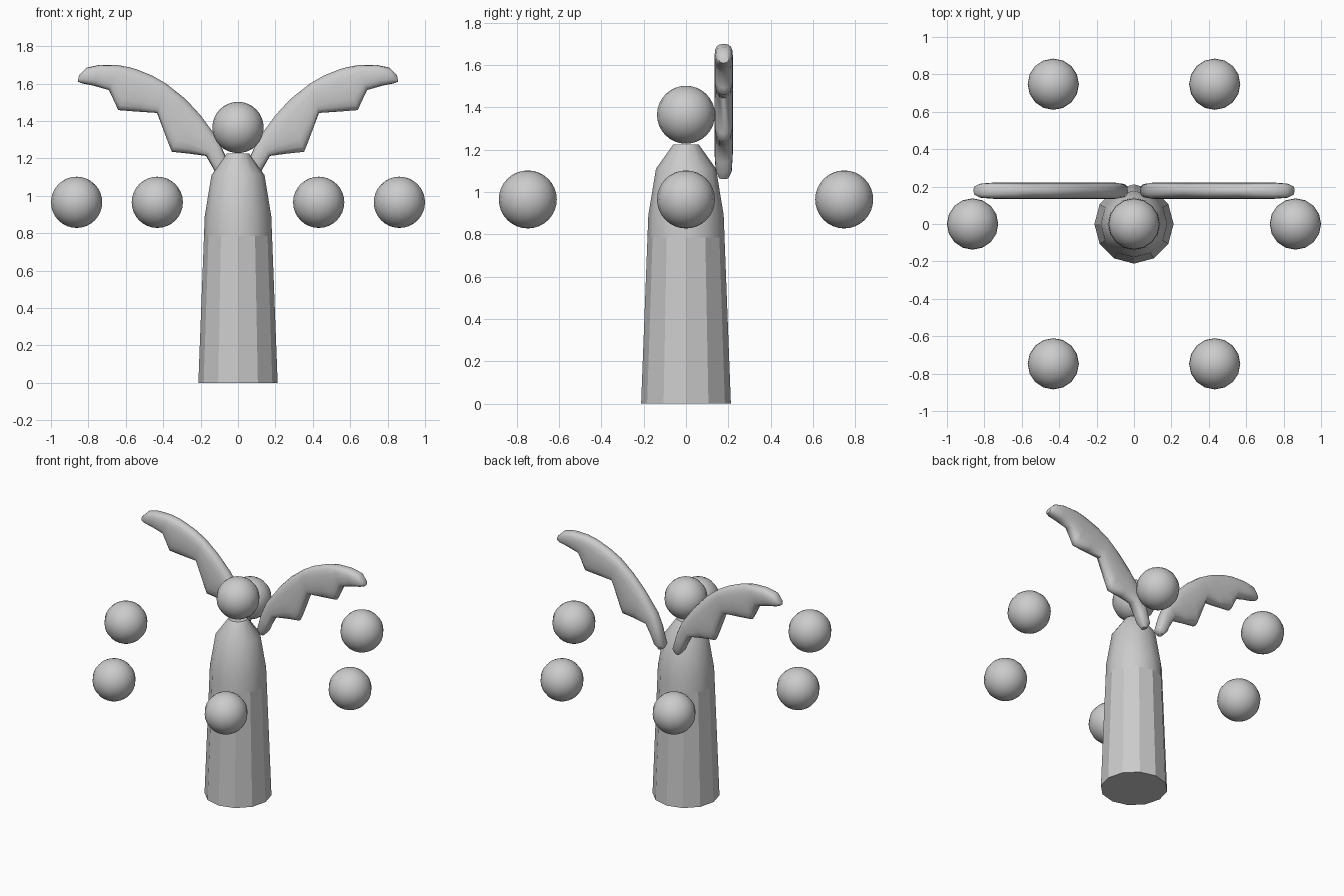
import bpy, bmesh, math
from math import cos, sin, pi, radians

if "Cube" in bpy.data.objects:
    bpy.data.objects.remove(bpy.data.objects["Cube"])


def make_object(name, bm, angle):
    bmesh.ops.recalc_face_normals(bm, faces=bm.faces)
    mesh = bpy.data.meshes.new(name)
    bm.to_mesh(mesh)
    bm.free()
    obj = bpy.data.objects.new(name, mesh)
    bpy.context.collection.objects.link(obj)
    bpy.ops.object.select_all(action='DESELECT')
    bpy.context.view_layer.objects.active = obj
    obj.select_set(True)
    bpy.ops.object.shade_smooth_by_angle(angle=radians(angle))
    return obj


def loft(bm, rings):
    """Skin a list of closed point rings and cap both ends."""
    loops = [[bm.verts.new(p) for p in ring] for ring in rings]
    for a, b in zip(loops, loops[1:]):
        n = len(a)
        for i in range(n):
            j = (i + 1) % n
            bm.faces.new((a[i], a[j], b[j], b[i]))
    bm.faces.new(loops[0])
    bm.faces.new(loops[-1])


def ball(name, x, y, z):
    bm = bmesh.new()
    bmesh.ops.create_uvsphere(bm, u_segments=16, v_segments=16, radius=0.137)
    bmesh.ops.translate(bm, verts=bm.verts, vec=(x, y, z))
    return make_object(name, bm, 40)


def turned(name, profile, angle, sides=12):
    bm = bmesh.new()
    loft(bm, [[(r * cos(2 * pi * i / sides), r * sin(2 * pi * i / sides), z)
               for i in range(sides)] for r, z in profile])
    return make_object(name, bm, angle)


# Robe: faceted skirt below, smooth torso above
turned("skirt", [(0.212, 0), (0.182, 0.785)], 10)
turned("torso", [(0.182, 0.785), (0.178, 0.89), (0.142, 1.11), (0.06, 1.225)], 50)

# Head and the ring of orbs
ball("head", 0, 0, 1.365)
for k in range(6):
    a = k * pi / 3
    ball(f"orb_{k + 1}", 0.863 * cos(a), 0.863 * sin(a), 0.965)

# Wings: stations of (upper edge x, z, lower edge x, z, half thickness)
STATIONS = [
    (0.045, 1.07, 0.08, 1.062, 0.022),
    (0.033, 1.10, 0.11, 1.095, 0.038),
    (0.07, 1.22, 0.128, 1.138, 0.043),
    (0.105, 1.30, 0.171, 1.213, 0.044),
    (0.20, 1.43, 0.26, 1.225, 0.044),
    (0.26, 1.495, 0.353, 1.235, 0.044),
    (0.29, 1.525, 0.37, 1.275, 0.044),
    (0.385, 1.60, 0.433, 1.443, 0.044),
    (0.46, 1.643, 0.54, 1.45, 0.044),
    (0.545, 1.677, 0.64, 1.458, 0.044),
    (0.58, 1.687, 0.655, 1.49, 0.044),
    (0.64, 1.698, 0.69, 1.565, 0.044),
    (0.74, 1.70, 0.77, 1.588, 0.043),
    (0.81, 1.685, 0.83, 1.60, 0.038),
    (0.85, 1.645, 0.857, 1.61, 0.022),
]


def wing(name, side, sides=16, power=0.75):
    bm = bmesh.new()
    rings = []
    for ux, uz, lx, lz, t in STATIONS:
        ring = []
        for i in range(sides):
            c, s = cos(2 * pi * i / sides), sin(2 * pi * i / sides)
            c = math.copysign(abs(c) ** power, c)
            s = math.copysign(abs(s) ** power, s)
            f = (1 - c) / 2
            ring.append((side * (ux + (lx - ux) * f), 0.178 + t * s, uz + (lz - uz) * f))
        rings.append(ring)
    loft(bm, rings)
    return make_object(name, bm, 60)


wing("wing_right", 1)
wing("wing_left", -1)
